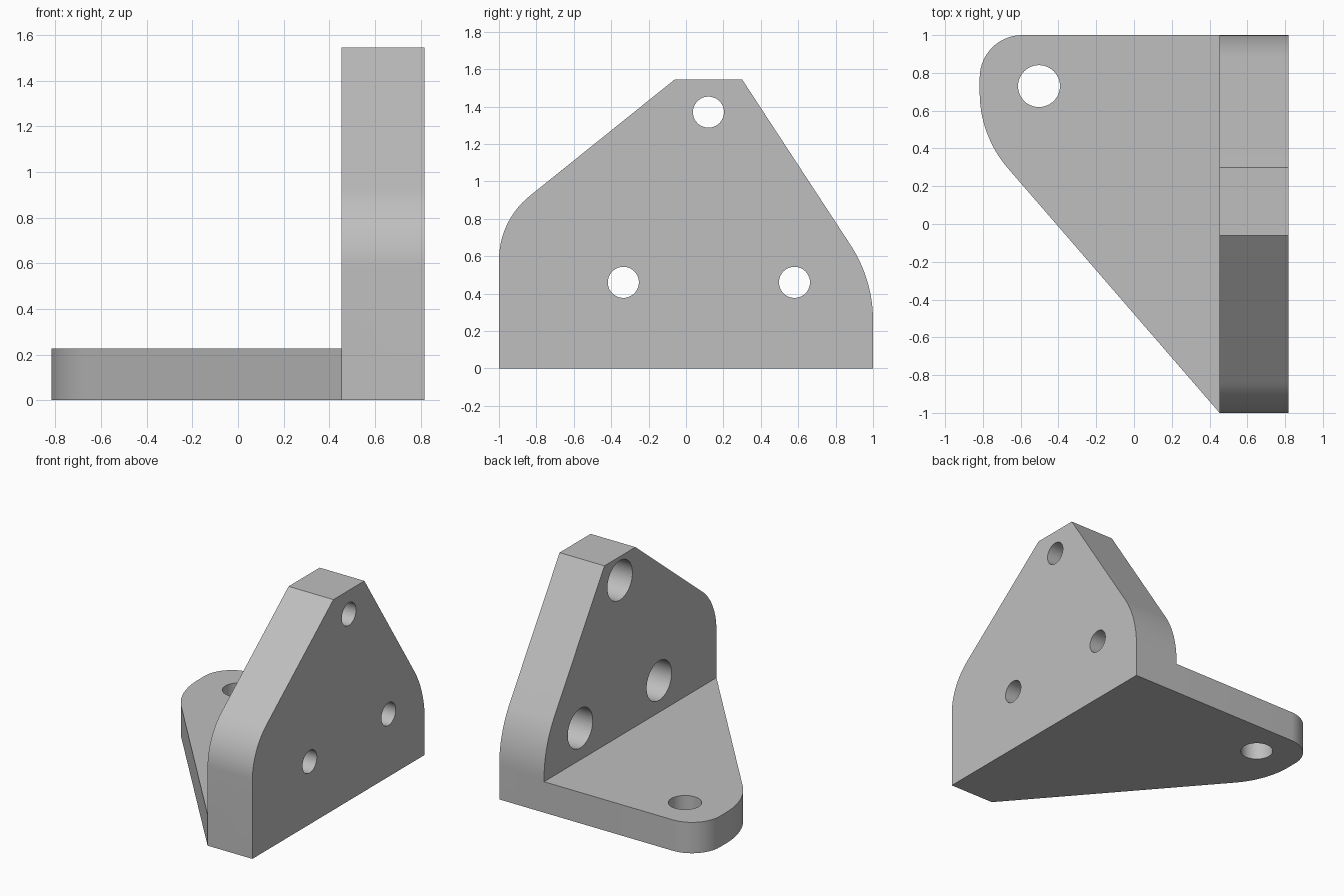
import bpy
import bmesh
import math
from mathutils import Vector, Matrix

cube = bpy.data.objects.get("Cube")
if cube:
    bpy.data.objects.remove(cube, do_unlink=True)

HALF_X, INNER_X, HEIGHT, BASE_T = 0.817, 0.453, 1.545, 0.227

grey = bpy.data.materials.new("plain grey")
grey.use_nodes = True
colour = (0.52, 0.52, 0.52, 1)
grey.diffuse_color = colour
grey.node_tree.nodes["Principled BSDF"].inputs["Base Color"].default_value = colour


def rounded(corners, steps=14):
    """Outline from (a, b, radius) corners, with tangent arcs."""
    pts = []
    for i, (a, b, r) in enumerate(corners):
        p = Vector((a, b))
        if not r:
            pts.append(p)
            continue
        d1 = (Vector(corners[i - 1][:2]) - p).normalized()
        d2 = (Vector(corners[(i + 1) % len(corners)][:2]) - p).normalized()
        half = d1.angle(d2) / 2
        centre = p + (d1 + d2).normalized() * (r / math.sin(half))
        start = p + d1 * (r / math.tan(half)) - centre
        end = p + d2 * (r / math.tan(half)) - centre
        turn = math.pi - 2 * half
        for k in range(steps + 1):
            t = k / steps
            pts.append(centre + (start * math.sin((1 - t) * turn)
                                 + end * math.sin(t * turn)) / math.sin(turn))
    return pts


def new_object(name, bm):
    bmesh.ops.recalc_face_normals(bm, faces=bm.faces)
    mesh = bpy.data.meshes.new(name)
    bm.to_mesh(mesh)
    bm.free()
    mesh.materials.append(grey)
    obj = bpy.data.objects.new(name, mesh)
    bpy.context.collection.objects.link(obj)
    return obj


def extrude_outline(name, points, offset):
    bm = bmesh.new()
    face = bm.faces.new([bm.verts.new(p) for p in points])
    ext = bmesh.ops.extrude_face_region(bm, geom=[face])
    verts = [g for g in ext["geom"] if isinstance(g, bmesh.types.BMVert)]
    bmesh.ops.translate(bm, verts=verts, vec=offset)
    return new_object(name, bm)


def combine(target, other, operation):
    mod = target.modifiers.new(operation.title(), "BOOLEAN")
    mod.operation, mod.solver, mod.object = operation, "EXACT", other
    bpy.ops.object.select_all(action="DESELECT")
    bpy.context.view_layer.objects.active = target
    target.select_set(True)
    bpy.ops.object.modifier_apply(modifier=mod.name)
    bpy.data.objects.remove(other, do_unlink=True)


def drill(target, centre, radius, depth, along_x):
    bm = bmesh.new()
    turn = Matrix.Rotation(math.pi / 2 if along_x else 0, 4, "Y")
    bmesh.ops.create_cone(bm, cap_ends=True, segments=48, radius1=radius,
                          radius2=radius, depth=depth,
                          matrix=Matrix.Translation(centre) @ turn)
    cutter = new_object("hole_cutter", bm)
    cutter.hide_render = True
    combine(target, cutter, "DIFFERENCE")


# Upright plate, tapered to a flat top with two rounded shoulders
side = rounded([(-1, 0, 0), (1, 0, 0), (1, 0.476, 0.74), (0.3, HEIGHT, 0),
                (-0.06, HEIGHT, 0), (-1, 0.79, 0.44)])
bracket = extrude_outline("angle_bracket", [(INNER_X, y, z) for y, z in side],
                          (HALF_X - INNER_X, 0, 0))

# Triangular foot plate, reaching into the upright so the two fuse
foot_end = INNER_X + 0.15
plan = rounded([(INNER_X, -1, 0), (foot_end, -1, 0), (foot_end, 1, 0),
                (-HALF_X, 1, 0.225), (-HALF_X, 0.468, 0.61)])
foot = extrude_outline("foot_plate", [(x, y, 0) for x, y in plan], (0, 0, BASE_T))
combine(bracket, foot, "UNION")

# Bolt holes in the upright, each counterbored from the inner face
for y, z in [(-0.335, 0.46), (0.58, 0.46), (0.12, 1.37)]:
    drill(bracket, (INNER_X, y, z), 0.145, 0.36, True)
    drill(bracket, (HALF_X, y, z), 0.083, 0.6, True)

# Plain hole in the foot
drill(bracket, (-0.503, 0.73, BASE_T / 2), 0.111, 0.6, False)

bpy.ops.object.select_all(action="DESELECT")
bracket.select_set(True)
bpy.context.view_layer.objects.active = bracket
bpy.ops.object.shade_smooth_by_angle(angle=math.radians(25))
